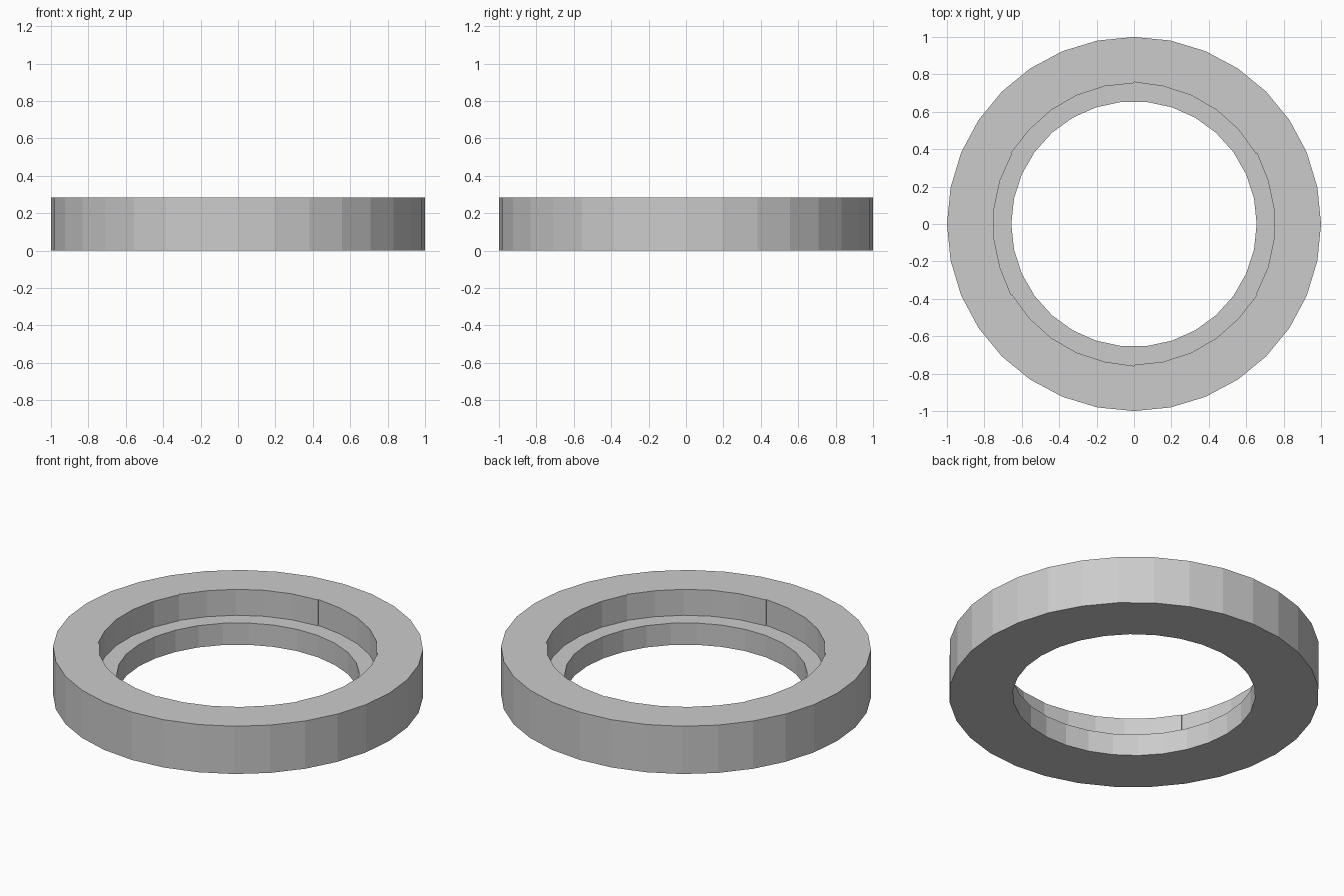
import bpy, bmesh
from math import cos, sin, radians

if "Cube" in bpy.data.objects:
    bpy.data.objects.remove(bpy.data.objects["Cube"])


def prism(name, pts, z0, z1):
    """Vertical prism from (radius, angle in degrees) points."""
    bm = bmesh.new()
    base = bm.faces.new([bm.verts.new((r * cos(radians(a)), r * sin(radians(a)), z0))
                         for r, a in pts])
    ext = bmesh.ops.extrude_face_region(bm, geom=[base])
    top = [v for v in ext["geom"] if isinstance(v, bmesh.types.BMVert)]
    bmesh.ops.translate(bm, verts=top, vec=(0, 0, z1 - z0))
    bmesh.ops.recalc_face_normals(bm, faces=bm.faces)
    mesh = bpy.data.meshes.new(name)
    bm.to_mesh(mesh)
    bm.free()
    ob = bpy.data.objects.new(name, mesh)
    bpy.context.collection.objects.link(ob)
    return ob


def circle(r, n):
    return [(r, 360 * i / n) for i in range(n)]


# Solid outer disc, 32 flat sides
ring = prism("stepped_ring", circle(1.0, 32), 0, 0.285)

# Wide upper recess: six shallow arcs with a tiny step between them
recess = []
for k in range(6):
    start = 30 + 60 * k
    recess.append((0.753, start + 0.05))
    recess += [(0.753, start + 12 * i) for i in range(1, 5)]
    recess.append((0.759, start + 59.95))

# Cut the recess and the narrower through bore
for cutter in (prism("recess_cutter", recess, 0.13, 0.5),
               prism("bore_cutter", circle(0.656, 30), -0.2, 0.4)):
    cutter.hide_render = True
    mod = ring.modifiers.new(cutter.name, 'BOOLEAN')
    mod.operation = 'DIFFERENCE'
    mod.solver = 'EXACT'
    mod.object = cutter
    bpy.context.view_layer.objects.active = ring
    bpy.ops.object.modifier_apply(modifier=mod.name)
    bpy.data.objects.remove(cutter)
